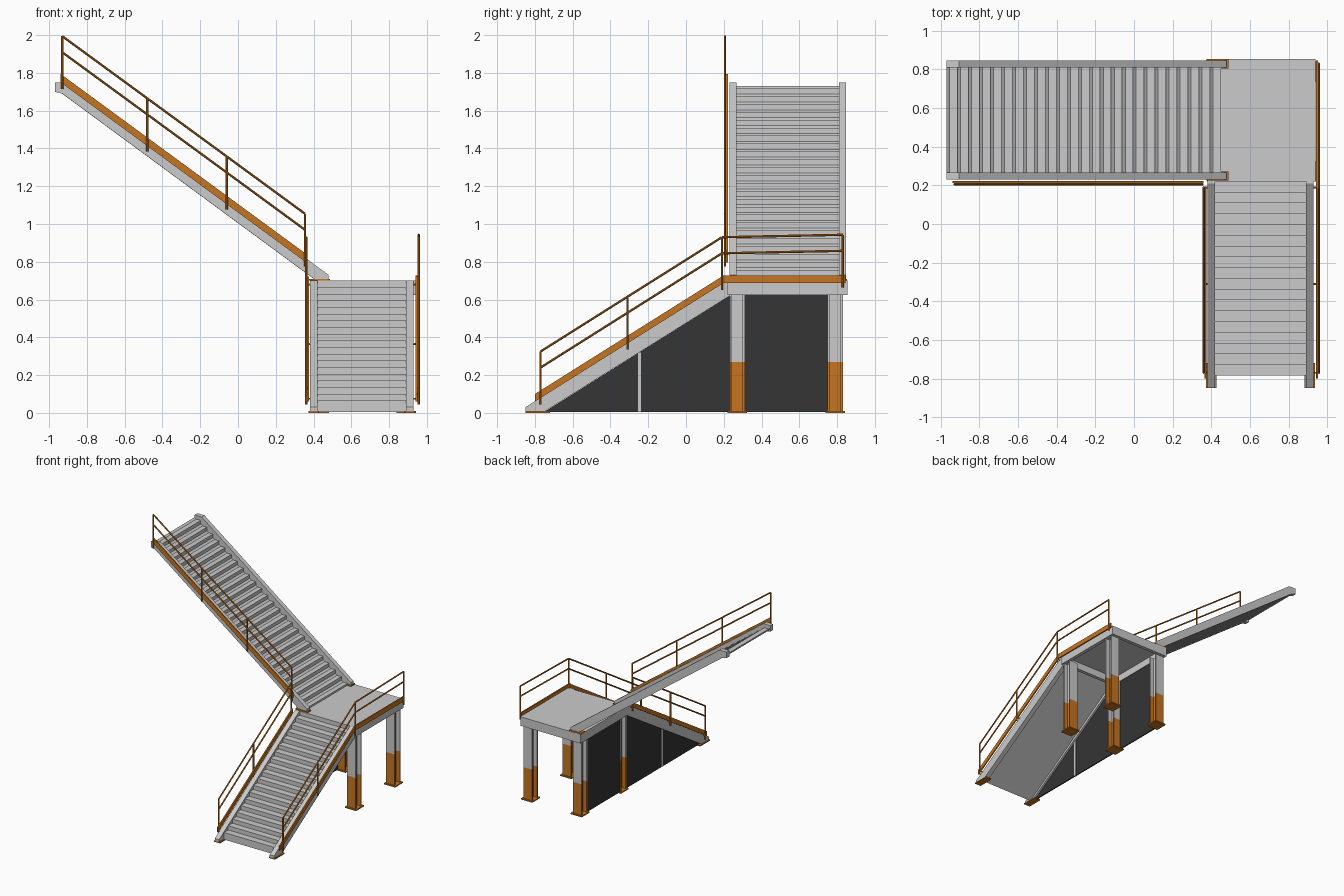
import bpy
import bmesh
from mathutils import Vector

cube = bpy.data.objects.get("Cube")
if cube:
    bpy.data.objects.remove(cube)


def material(name, rgb):
    m = bpy.data.materials.new(name)
    m.use_nodes = True
    m.diffuse_color = (*rgb, 1)
    m.node_tree.nodes["Principled BSDF"].inputs["Base Color"].default_value = (*rgb, 1)
    return m


GREY = material("light grey steel", (0.6, 0.6, 0.6))
ORANGE = material("safety orange", (0.56, 0.18, 0.016))
DARK = material("dark panel", (0.035, 0.035, 0.035))


def finish(name, bm, mat):
    bmesh.ops.recalc_face_normals(bm, faces=bm.faces)
    mesh = bpy.data.meshes.new(name)
    bm.to_mesh(mesh)
    bm.free()
    mesh.materials.append(mat)
    obj = bpy.data.objects.new(name, mesh)
    bpy.context.collection.objects.link(obj)
    return obj


def prism(name, outline, axis, lo, hi, mat):
    """Extrude an outline: (y, z) along x, (x, z) along y or (x, y) along z."""
    bm = bmesh.new()
    place = {"x": lambda a, b: (lo, a, b),
             "y": lambda a, b: (a, lo, b),
             "z": lambda a, b: (a, b, lo)}[axis]
    face = bm.faces.new([bm.verts.new(place(a, b)) for a, b in outline])
    new = bmesh.ops.extrude_face_region(bm, geom=[face])["geom"]
    shift = Vector([hi - lo if axis == k else 0 for k in "xyz"])
    bmesh.ops.translate(bm, vec=shift, verts=[v for v in new if isinstance(v, bmesh.types.BMVert)])
    return finish(name, bm, mat)


def box(name, x, y, z, mat):
    corners = [(x[0], y[0]), (x[1], y[0]), (x[1], y[1]), (x[0], y[1])]
    return prism(name, corners, "z", z[0], z[1], mat)


def bars(name, segments, radius=0.006):
    """Round bars between pairs of points, joined in one object."""
    bm = bmesh.new()
    for a, b in segments:
        a, b = Vector(a), Vector(b)
        ring = bmesh.ops.create_cone(bm, cap_ends=True, segments=8, radius1=radius,
                                     radius2=radius, depth=(b - a).length)["verts"]
        bmesh.ops.rotate(bm, verts=ring, matrix=(b - a).to_track_quat("Z", "Y").to_matrix())
        bmesh.ops.translate(bm, verts=ring, vec=(a + b) / 2)
    obj = finish(name, bm, ORANGE)
    bpy.ops.object.select_all(action="DESELECT")
    obj.select_set(True)
    bpy.context.view_layer.objects.active = obj
    bpy.ops.object.shade_smooth_by_angle()


def railing(name, posts, height=0.28, mid=0.195):
    """Posts from their foot points, with a top rail and a middle rail."""
    feet = [Vector(p) for p in posts]
    up = Vector((0, 0, 1))
    segments = [(p, p + up * height) for p in feet]
    for a, b in zip(feet, feet[1:]):
        segments += [(a + up * h, b + up * h) for h in (mid, height)]
    bars(name, segments)


def steps(start, z, run, rise, count, base):
    """Sawtooth outline with a straight sloping underside."""
    pts = []
    for i in range(count):
        a = start + run * i
        pts += [(a, z + rise * (i - 1)), (a, z + rise * i)]
    end = start + run * count
    pts.append((end, z + rise * (count - 1)))
    slope = rise / abs(run)
    pts += [(end, base + slope * abs(end - start)), (start, base)]
    pts[0] = (start, base + 0.002)
    return pts


# Lower flight, rising toward the back
prism("lower_steps", steps(-0.785, 0.065, 0.0558, 0.0353, 18, 0.006),
      "x", 0.41, 0.90, GREY)
lower_side = [(-0.85, 0.01), (-0.85, 0.03), (0.21, 0.70), (0.24, 0.70),
              (0.24, 0.625), (-0.745, 0.01)]
for side, x in (("right", 0.38), ("left", 0.89)):
    prism(f"lower_stringer_{side}", lower_side, "x", x, x + 0.04, GREY)
    box(f"lower_foot_plate_{side}", (x - 0.008, x + 0.048), (-0.85, -0.72), (0, 0.01), ORANGE)

# Landing: deck plate on a beam frame
box("landing_deck", (0.38, 0.94), (0.22, 0.855), (0.685, 0.70), GREY)
for i, (x, y) in enumerate([((0.38, 0.94), (0.22, 0.25)), ((0.38, 0.94), (0.825, 0.855)),
                            ((0.38, 0.41), (0.25, 0.825)), ((0.91, 0.94), (0.25, 0.825))]):
    box(f"landing_beam_{i + 1}", x, y, (0.625, 0.685), GREY)

# I-section columns with painted lower parts and base plates
for side, x in (("right", 0.43), ("left", 0.89)):
    for end, y in (("front", 0.272), ("back", 0.79)):
        w, f, t = 0.04, 0.028, 0.006
        section = [(-w, -w), (w, -w), (w, -f), (t, -f), (t, f), (w, f),
                   (w, w), (-w, w), (-w, f), (-t, f), (-t, -f), (-w, -f)]
        section = [(x + a, y + b) for a, b in section]
        prism(f"column_base_{side}_{end}", section, "z", 0.008, 0.27, ORANGE)
        prism(f"column_{side}_{end}", section, "z", 0.27, 0.625, GREY)
        box(f"column_plate_{side}_{end}", (x - 0.052, x + 0.052), (y - 0.052, y + 0.052),
            (0, 0.01), ORANGE)

# Infill wall under one side of the stair and landing
prism("stair_panel", [(-0.75, 0.005), (0.235, 0.005), (0.235, 0.622)], "x", 0.395, 0.405, DARK)
box("landing_panel", (0.395, 0.405), (0.31, 0.752), (0.005, 0.63), DARK)
box("panel_post", (0.392, 0.408), (-0.255, -0.238), (0.005, 0.32), GREY)

# Upper flight, rising toward the right
upper = steps(-0.45, 0.715, 0.0568, 0.0418, 25, 0.685)
prism("upper_steps", [(-a, b) for a, b in upper], "y", 0.26, 0.815, GREY)
upper_side = [(-0.97, 1.70), (-0.97, 1.75), (-0.905, 1.75), (0.48, 0.73),
              (0.48, 0.70), (0.415, 0.70), (-0.93, 1.69)]
for side, y in (("front", 0.23), ("back", 0.81)):
    prism(f"upper_stringer_{side}", upper_side, "y", y, y + 0.037, GREY)
    box(f"upper_foot_plate_{side}", (0.375, 0.488), (y - 0.006, y + 0.043), (0.70, 0.71), ORANGE)

# Kick plates along the flights and landing
lower_kick = [(-0.80, 0.06), (-0.80, 0.10), (0.19, 0.722), (0.19, 0.682)]
prism("lower_kick_plate_right", lower_kick, "x", 0.366, 0.376, ORANGE)
prism("lower_kick_plate_left", lower_kick, "x", 0.941, 0.951, ORANGE)
box("landing_kick_plate", (0.941, 0.951), (0.19, 0.845), (0.687, 0.727), ORANGE)
prism("upper_kick_plate", [(-0.94, 1.75), (-0.94, 1.795), (0.36, 0.842), (0.36, 0.797)],
      "y", 0.213, 0.223, ORANGE)

# Railings
lower_feet = [(-0.77, 0.045), (-0.31, 0.335), (0.19, 0.65)]
railing("lower_railing_right", [(0.361, y, z) for y, z in lower_feet])
railing("lower_railing_left", [(0.957, y, z) for y, z in lower_feet + [(0.83, 0.663)]])
railing("upper_railing", [(x, 0.206, z) for x, z in
                          ((-0.93, 1.714), (-0.48, 1.385), (-0.06, 1.078), (0.355, 0.774))])

# Short brackets tying the posts to the stringers
ties = [((0.361, y, z + 0.03), (0.385, y, z + 0.03)) for y, z in lower_feet]
ties += [((0.957, y, z + 0.03), (0.925, y, z + 0.03)) for y, z in lower_feet]
bars("railing_brackets", ties, 0.005)
